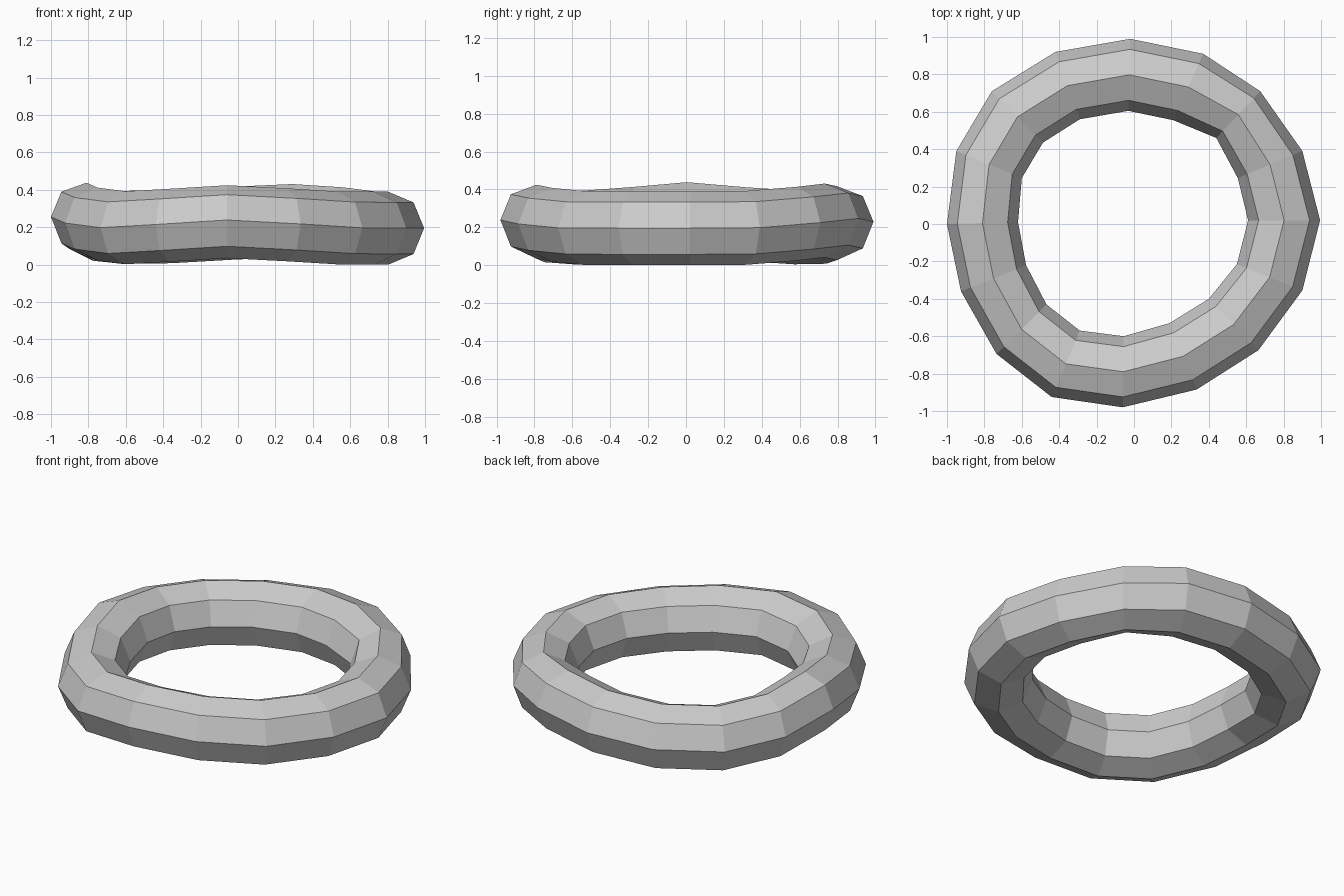
import bpy
import bmesh
import math

# Hand-bent ring: outer x, outer y, inner x, inner y, lift at the outer edge
SECTIONS = [
    (0.995, 0.02, 0.61, 0.02, 0.0), (0.90, 0.39, 0.555, 0.245, 0.003),
    (0.675, 0.71, 0.44, 0.46, 0.03), (0.37, 0.91, 0.21, 0.555, 0.052),
    (-0.02, 0.99, -0.03, 0.605, 0.034), (-0.42, 0.92, -0.29, 0.56, 0.01),
    (-0.76, 0.71, -0.487, 0.435, 0.006), (-0.95, 0.39, -0.60, 0.245, 0.027),
    (-1.0, 0.0, -0.62, 0.01, 0.061), (-0.925, -0.36, -0.577, -0.22, 0.028),
    (-0.735, -0.695, -0.468, -0.43, 0.003), (-0.44, -0.925, -0.29, -0.57, 0.02),
    (-0.06, -0.98, -0.055, -0.60, 0.044), (0.335, -0.885, 0.19, -0.53, 0.023),
    (0.665, -0.675, 0.40, -0.40, 0.002), (0.90, -0.355, 0.55, -0.215, 0.0),
]
SIDES = 8
RADIUS = 0.195

bm = bmesh.new()
rings = []
for ox, oy, ix, iy, lift in SECTIONS:
    ring = []
    for k in range(SIDES):
        a = 2 * math.pi * k / SIDES
        t = (1 - math.cos(a)) / 2          # 0 on the outside, 1 on the inside
        z = 0.197 + RADIUS * math.sin(a) + lift * (1 - 0.42 * t)
        ring.append(bm.verts.new((ox + (ix - ox) * t, oy + (iy - oy) * t, z)))
    rings.append(ring)

# Skin neighbouring octagons with flat quads
for i, ring in enumerate(rings):
    nxt = rings[(i + 1) % len(rings)]
    for k in range(SIDES):
        j = (k + 1) % SIDES
        bm.faces.new((ring[k], nxt[k], nxt[j], ring[j]))

bmesh.ops.recalc_face_normals(bm, faces=bm.faces)
lowest = min(v.co.z for v in bm.verts)
bmesh.ops.translate(bm, verts=bm.verts, vec=(0, 0, -lowest))
mesh = bpy.data.meshes.new("ring")
bm.to_mesh(mesh)
bm.free()
bpy.context.collection.objects.link(bpy.data.objects.new("ring", mesh))
